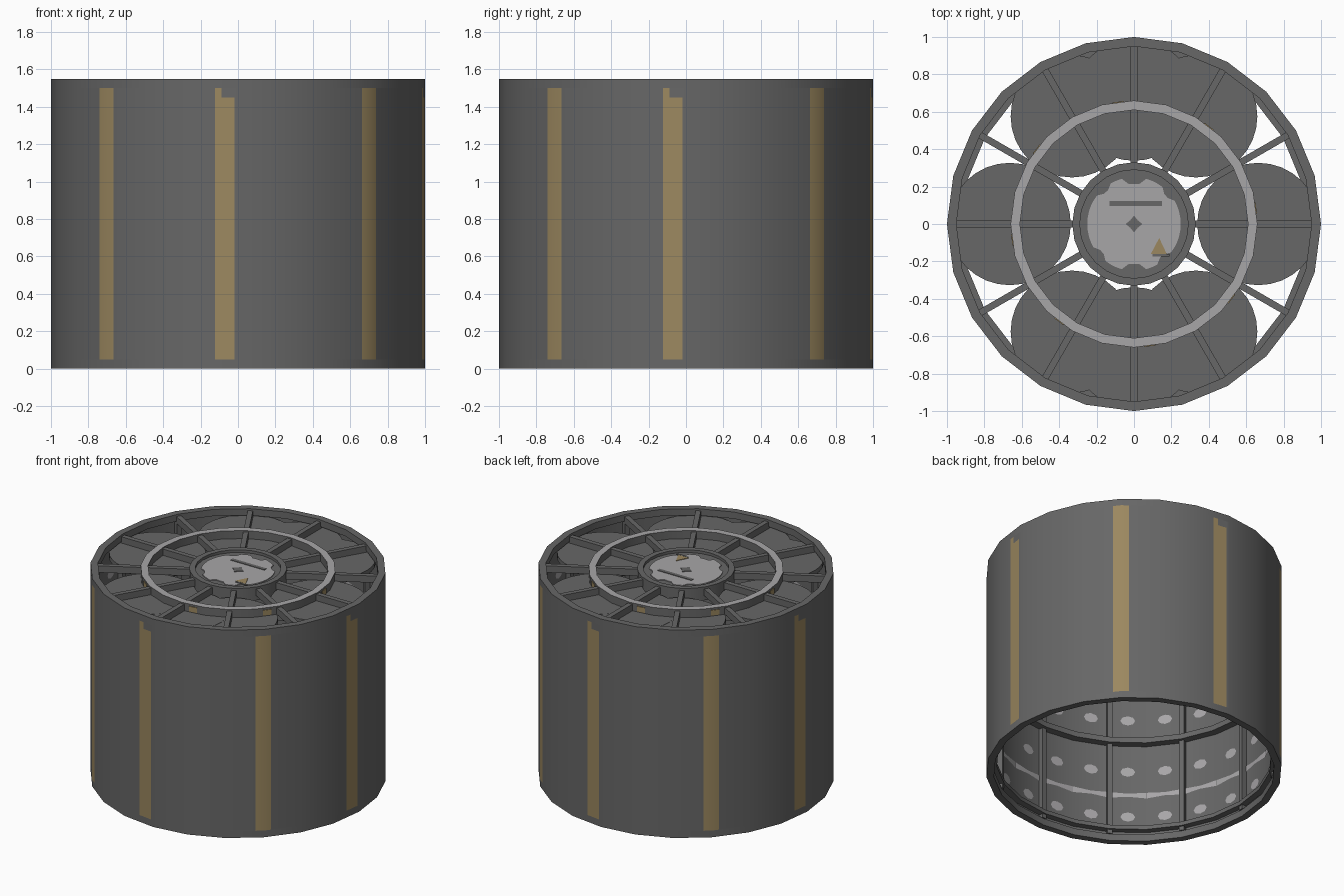
import bpy, bmesh, math
from mathutils import Matrix, Vector

if "Cube" in bpy.data.objects:
    bpy.data.objects.remove(bpy.data.objects["Cube"])


def material(name, rgb):
    m = bpy.data.materials.new(name)
    m.diffuse_color = (*rgb, 1)
    m.use_nodes = True
    m.node_tree.nodes["Principled BSDF"].inputs["Base Color"].default_value = m.diffuse_color
    return m


GREY = material("dark grey", (0.135, 0.135, 0.135))
LIGHT = material("light grey", (0.39, 0.38, 0.39))
TAN = material("tan", (0.33, 0.245, 0.115))
N = 24
STEP = 360 / N


def finish(name, bm, mats, smooth=False, recalc=True):
    if recalc:
        bmesh.ops.recalc_face_normals(bm, faces=bm.faces)
    me = bpy.data.meshes.new(name)
    bm.to_mesh(me)
    bm.free()
    for m in mats:
        me.materials.append(m)
    ob = bpy.data.objects.new(name, me)
    bpy.context.collection.objects.link(ob)
    if smooth:
        bpy.ops.object.select_all(action='DESELECT')
        bpy.context.view_layer.objects.active = ob
        ob.select_set(True)
        bpy.ops.object.shade_smooth_by_angle(angle=math.radians(30))
    return ob


def polar(a, r, z=0.0):
    return Vector((r * math.cos(math.radians(a)), r * math.sin(math.radians(a)), z))


def on_polygon(a, r, z):
    """Point at angle a on the flat side of the 24-sided outline."""
    mid = (math.floor(a / STEP + 1e-6) + 0.5) * STEP
    return polar(a, r * math.cos(math.radians(STEP / 2)) / math.cos(math.radians(a - mid)), z)


def ring(name, r0, r1, z0, z1, mats, n=N, rule=None, smooth=True):
    bm = bmesh.new()
    loops = [[bm.verts.new(polar(i * 360 / n, r, z)) for r, z in
              ((r0, z0), (r1, z0), (r1, z1), (r0, z1))] for i in range(n)]
    for i in range(n):
        a, b = loops[i], loops[(i + 1) % n]
        for k in range(4):
            bm.faces.new((a[k], b[k], b[(k + 1) % 4], a[(k + 1) % 4]))
    bmesh.ops.recalc_face_normals(bm, faces=bm.faces)
    if rule:
        for f in bm.faces:
            f.material_index = rule(f)
    return finish(name, bm, mats, smooth)


def prism(name, pts, z0, z1, mat, smooth=False):
    bm = bmesh.new()
    f = bm.faces.new([bm.verts.new((x, y, z0)) for x, y in pts])
    top = bmesh.ops.extrude_face_region(bm, geom=[f])['geom']
    bmesh.ops.translate(bm, vec=(0, 0, z1 - z0),
                        verts=[v for v in top if isinstance(v, bmesh.types.BMVert)])
    return finish(name, bm, [mat], smooth)


def add_box(bm, angle, r0, r1, width, z0, z1):
    m = (Matrix.Rotation(math.radians(angle), 4, 'Z')
         @ Matrix.Translation(((r0 + r1) / 2, 0, (z0 + z1) / 2))
         @ Matrix.Diagonal((r1 - r0, width, z1 - z0, 1)))
    bmesh.ops.create_cube(bm, size=1, matrix=m)


# Outer skin, cut along the vertical stripes
stripes = []
for k in range(4):
    stripes += [(k * 90 + 82.8, k * 90 + 88.9), (k * 90 + 41.8, k * 90 + 48.0)]
notches = [k * 90 + 84.9 for k in range(4)]
angles = sorted({round(a, 3) for a in [i * STEP for i in range(N)]
                 + [e for s in stripes for e in s] + notches})
rows = [0.05, 1.45, 1.5]
bm = bmesh.new()
grid = [[bm.verts.new(on_polygon(a, 1.0, z)) for z in rows] for a in angles]
for i, a in enumerate(angles):
    j = (i + 1) % len(angles)
    mid = (a + (angles[j] if j else 360)) / 2
    for k in range(len(rows) - 1):
        f = bm.faces.new((grid[i][k], grid[j][k], grid[j][k + 1], grid[i][k + 1]))
        striped = any(s < mid < e for s, e in stripes)
        notch = k == 1 and any(n < mid < n + 4 for n in notches)
        f.material_index = int(striped and not notch)
finish("outer_skin", bm, [GREY, TAN], True, recalc=False)

# Inner lining facing the axis
bm = bmesh.new()
low = [bm.verts.new(polar(i * STEP, 0.98, 0.04)) for i in range(N)]
high = [bm.verts.new(polar(i * STEP, 0.98, 1.51)) for i in range(N)]
for i in range(N):
    j = (i + 1) % N
    bm.faces.new((low[i], high[i], high[j], low[j]))
finish("inner_lining", bm, [GREY], True, recalc=False)

# Rims and inner hoops
ring("top_rim", 0.95, 1.0, 1.5, 1.55, [GREY])
ring("bottom_rim", 0.95, 1.0, 0.0, 0.05, [GREY])
ring("lower_hoop", 0.93, 0.975, 0.08, 0.11, [GREY])
ring("middle_hoop", 0.92, 0.975, 0.75, 0.79, [GREY])

# Twelve wall stringers and twelve top spokes
bm = bmesh.new()
for k in range(12):
    add_box(bm, k * 30, 0.94, 0.978, 0.035, 0.05, 1.5)
finish("wall_stringers", bm, [GREY])
bm = bmesh.new()
for k in range(12):
    add_box(bm, k * 30, 0.32, 0.965, 0.036, 1.485, 1.535)
finish("top_spokes", bm, [GREY])

# Light fittings and bands on the inner wall
bm = bmesh.new()
for i in range(N):
    a = (i + 0.5) * STEP
    out = polar(a, 1)
    side = Vector((-out.y, out.x, 0))
    apothem = 0.976 * math.cos(math.radians(STEP / 2))

    def plate(pts):
        f = bm.faces.new([bm.verts.new(out * apothem + side * x + Vector((0, 0, z)))
                          for x, z in pts])
        f.normal_update()
        if f.normal.dot(out) > 0:
            f.normal_flip()
    for z in (0.2, 0.55, 0.95, 1.3):
        plate([(0.05 * math.cos(math.radians(t)), z + 0.036 * math.sin(math.radians(t)))
               for t in range(0, 360, 45)])
    for z in (0.37, 1.13):
        plate([(-0.126, z - 0.022), (0, z - 0.012), (0.126, z - 0.022),
               (0.126, z + 0.022), (0, z + 0.012), (-0.126, z + 0.022)])
finish("inner_wall_fittings", bm, [LIGHT], recalc=False)

# Round deck plates under the spokes
for k, a in enumerate((0, 60, 90, 120, 180, 240, 270, 300)):
    c = polar(a, 0.665)
    # tiny height steps keep overlapping plates from coinciding
    top = 1.488 - 0.001 * (k % 4)
    prism("deck_plate_%d" % (k + 1),
          [(c.x + 0.327 * math.cos(t * math.pi / 16), c.y + 0.327 * math.sin(t * math.pi / 16))
           for t in range(32)], top - 0.035, top, GREY, True)

# Light ring on the spokes, dark below
ring("support_ring", 0.61, 0.66, 1.48, 1.545, [GREY, LIGHT],
     rule=lambda f: int(f.normal.z > 0.5))
bm = bmesh.new()
for k in range(8):
    add_box(bm, k * 45 + 7.5, 0.65, 0.659, 0.06, 1.49, 1.53)
finish("support_ring_patches", bm, [TAN])

# Central hub with its lid
ring("hub_ring", 0.29, 0.33, 1.45, 1.55, [GREY])
prism("hub_base", [polar(i * STEP, 0.3)[:2] for i in range(N)], 1.49, 1.53, GREY)
lid = []
for i in range(48):
    r = 0.215 if i % 12 in (0, 11, 1) and i not in (47, 0, 1, 23, 24, 25) else 0.25
    r = 0.228 if i % 12 in (5, 6) else r
    lid.append(polar(i * 7.5, r)[:2])
prism("hub_lid", lid, 1.53, 1.536, LIGHT)
prism("lid_slot", [(-0.13, 0.095), (0.15, 0.095), (0.15, 0.122), (-0.13, 0.122)],
      1.535, 1.54, GREY)
prism("lid_centre_mark", [polar(i * 45, 0.045 if i % 2 == 0 else 0.028)[:2] for i in range(8)],
      1.535, 1.54, GREY)
prism("lid_warning_mark", [(0.09, -0.16), (0.175, -0.16), (0.135, -0.075)], 1.535, 1.54, TAN)
prism("lid_mark_shadow_bar", [(0.1, -0.175), (0.19, -0.175), (0.19, -0.161), (0.1, -0.161)],
      1.535, 1.54, GREY)
